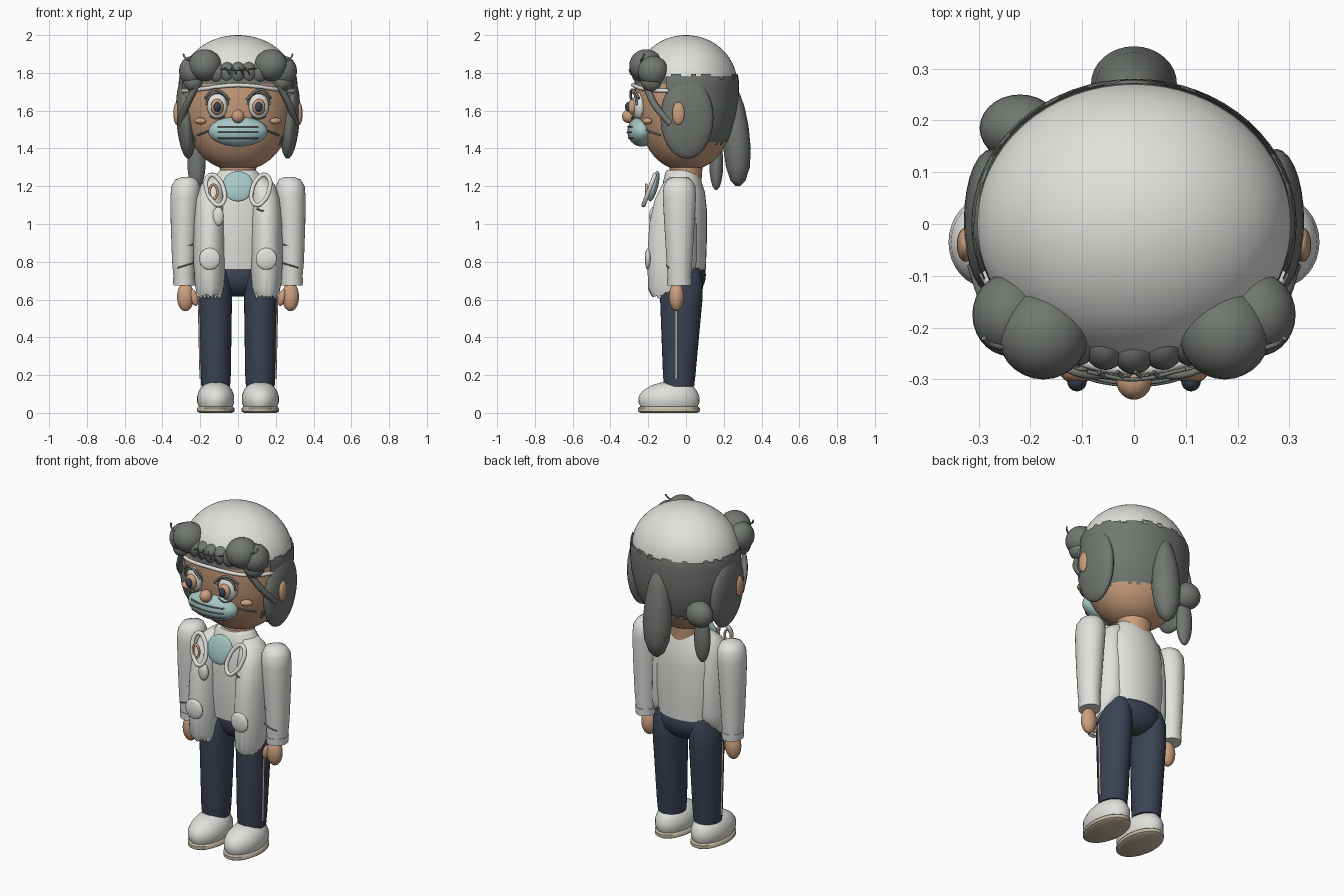
import bpy, bmesh, math, random
from mathutils import Vector

random.seed(4)
old = bpy.data.objects.get("Cube")
if old:
    bpy.data.objects.remove(old)


def material(name, *rgb):
    m = bpy.data.materials.new(name)
    m.use_nodes = True
    m.diffuse_color = (*rgb, 1)
    m.node_tree.nodes["Principled BSDF"].inputs["Base Color"].default_value = (*rgb, 1)
    return m


white = material("cloth white", .75, .75, .72)
grey = material("hair grey", .17, .185, .165)
skin = material("skin", .6, .35, .21)
navy = material("navy cloth", .045, .055, .09)
teal = material("mask teal", .38, .58, .56)
beige = material("sole beige", .55, .47, .36)


def finish(name, bm, *mats, angle=50):
    bmesh.ops.recalc_face_normals(bm, faces=bm.faces)
    mesh = bpy.data.meshes.new(name)
    bm.to_mesh(mesh)
    bm.free()
    for m in mats:
        mesh.materials.append(m)
    ob = bpy.data.objects.new(name, mesh)
    bpy.context.collection.objects.link(ob)
    bpy.ops.object.select_all(action='DESELECT')
    ob.select_set(True)
    bpy.context.view_layer.objects.active = ob
    bpy.ops.object.shade_smooth_by_angle(angle=math.radians(angle))
    return ob


def ball(name, loc, size, mat, tilt=(0, 0, 0)):
    bm = bmesh.new()
    bmesh.ops.create_uvsphere(bm, u_segments=28, v_segments=16, radius=1)
    ob = finish(name, bm, mat)
    ob.location, ob.scale, ob.rotation_euler = loc, size, tilt
    return ob


def rings_mesh(rings, sides=32):
    """Skin a stack of ellipses given as (z, centre x, centre y, radius x, radius y)."""
    bm = bmesh.new()
    rows = []
    for z, cx, cy, rx, ry in rings:
        angles = [math.tau * i / sides for i in range(sides)]
        rows.append([bm.verts.new((cx + rx * math.cos(a), cy + ry * math.sin(a), z)) for a in angles])
    for low, high in zip(rows, rows[1:]):
        for i in range(sides):
            j = (i + 1) % sides
            bm.faces.new((low[i], low[j], high[j], high[i]))
    bm.faces.new(rows[0][::-1])
    bm.faces.new(rows[-1])
    return bm


def loft(name, rings, mat):
    return finish(name, rings_mesh(rings), mat)


def tube(name, points, radius, mat, closed=False):
    curve = bpy.data.curves.new(name, 'CURVE')
    curve.dimensions = '3D'
    curve.bevel_depth = radius
    curve.bevel_resolution = 2
    curve.resolution_u = 6
    curve.use_fill_caps = True
    s = curve.splines.new('BEZIER')
    s.bezier_points.add(len(points) - 1)
    for p, co in zip(s.bezier_points, points):
        p.co = co
        p.handle_left_type = p.handle_right_type = 'AUTO'
    s.use_cyclic_u = closed
    curve.materials.append(mat)
    ob = bpy.data.objects.new(name, curve)
    bpy.context.collection.objects.link(ob)
    return ob


# Head: round skull whose cap, hair and face are split by height and depth
MID, UP, DOWN = 1.74, .26, .455
WIDE, DEEP = .305, .272


def skull(z):
    if z > MID:
        return math.sqrt(max(0, 1 - ((z - MID) / UP) ** 2))
    return max(0, 1 - ((MID - z) / DOWN) ** 2.3) ** (1 / 2.3)


def face_point(x, z, lift=.01):
    return (x, -DEEP * math.sqrt(max(0, skull(z) ** 2 - (x / WIDE) ** 2)) - lift, z)


def head_rings(scale):
    result = []
    for i in range(1, 60):
        s = math.sin(math.pi * (i / 60 - .5))
        z = MID + s * (UP if s > 0 else DOWN)
        result.append((z, 0, 0, WIDE * scale * skull(z), DEEP * scale * skull(z)))
    return result


def is_hair(c):
    return c.z < 1.785 and (c.z > 1.735 or (c.y > -.1 and c.z > 1.43))


bm = rings_mesh(head_rings(1), 64)
for f in bm.faces:
    c = f.calc_center_median()
    f.material_index = 1 if is_hair(c) else (0 if c.z > 1.78 else 2)
finish("head", bm, white, grey, skin)

bm = rings_mesh(head_rings(1.03), 64)
drop = []
for f in bm.faces:
    c = f.calc_center_median()
    ragged = Vector((c.x, c.y, c.z + random.uniform(-.015, .015)))
    if not is_hair(ragged) or c.y < -.1:
        drop.append(f)
bmesh.ops.delete(bm, geom=drop, context='FACES')
finish("back_hair", bm, grey)

# Hair tails
loft("big_ponytail", [(1.2, 0, .275, .012, .012), (1.23, 0, .275, .045, .04), (1.3, 0, .275, .072, .063),
                      (1.4, 0, .27, .083, .073), (1.52, 0, .265, .075, .066), (1.62, 0, .26, .058, .05),
                      (1.69, 0, .255, .035, .03), (1.72, 0, .25, .01, .01)], grey)
ball("small_back_bun", (-.22, .185, 1.475), (.078, .065, .075), grey)
ball("thin_back_tail", (-.22, .16, 1.32), (.048, .037, .14), grey)

# Front hair
for i in range(5):
    x = (i - 2) * .055
    ball("fringe_lump", (x, -.235 + abs(x) * .15, 1.8), (.045, .055, .058), grey)
for i in range(4):
    x = (i - 1.5) * .035
    tube("fringe_pin", [(x - .015, -.285, 1.83), (x, -.297, 1.81), (x + .01, -.29, 1.79)], .004, grey)
tube("fringe_thread", [(-.09, -.285, 1.82), (0, -.3, 1.815), (.1, -.28, 1.825)], .004, grey)
tube("headband", [face_point(x, 1.72 + .015 * math.cos(x * 10), .008)
                  for x in (-.29, -.25, -.18, -.09, 0, .09, .18, .25, .29)], .011, white)

for s in (-1, 1):
    ball("front_bun", (s * .175, -.212, 1.84), (.088, .088, .085), grey)
    ball("outer_bun", (s * .24, -.175, 1.81), (.072, .08, .08), grey)
    ball("lower_bun", (s * .235, -.18, 1.755), (.055, .06, .055), grey)
    tube("side_strand", [(s * .215, -.215, 1.74), (s * .272, -.165, 1.63), (s * .305, -.08, 1.53)], .018, grey)
    tube("stray_hair", [(s * .25, -.24, 1.86), (s * .28, -.23, 1.88), (s * .29, -.22, 1.9)], .005, grey)
    ball("side_hair", (s * .275, .005, 1.56), (.052, .14, .215), grey, (0, s * .06, 0))
    ball("ear", (s * .325, -.04, 1.585), (.017, .033, .06), skin)
    # Eyes
    e = s * .11
    ball("eye_white", (e, -.25, 1.625), (.055, .034, .07), white, (0, 0, s * .25))
    ball("iris", (e, -.283, 1.62), (.034, .025, .042), skin)
    ball("pupil", (e, -.303, 1.62), (.019, .02, .026), navy)
    arc = [math.pi * k / 6 for k in range(7)]
    tube("eyelid", [(e + .058 * math.cos(a), -.282 + .02 * abs(math.cos(a)), 1.63 + .065 * math.sin(a))
                    for a in arc], .006, grey)
    tube("brow", [(s * .045, -.29, 1.655), (s * .09, -.292, 1.70), (s * .13, -.28, 1.71),
                  (s * .175, -.25, 1.665)], .007, grey)
    tube("lower_lash", [(e - .04, -.283, 1.57), (e, -.287, 1.556), (e + .04, -.277, 1.57)], .004, grey)
    ball("cheek", (s * .2, -.205, 1.545), (.034, .022, .018), skin, (0, 0, s * .6))
    tube("mask_strap", [face_point(s * x, 1.5 - (x - .14) * .4, .004) for x in (.14, .18, .215)], .005, grey)

# Nose and mask
ball("nose", (0, -.303, 1.57), (.034, .036, .036), skin)
ball("face_mask", (0, -.235, 1.49), (.157, .075, .08), teal)
for z in (1.455, 1.485, 1.515):
    points = []
    for k in range(-4, 5):
        x = k * .027
        depth = math.sqrt(1 - (x / .157) ** 2 - ((z - 1.49) / .08) ** 2)
        points.append((x, -.236 - .075 * depth, z))
    tube("mask_pleat", points, .004, grey)

# Torso
loft("neck", [(1.2, 0, 0, .09, .08), (1.34, 0, 0, .1, .09)], skin)
loft("shirt", [(.76, 0, -.01, .17, .115), (.9, 0, -.015, .185, .125), (1.08, 0, -.015, .185, .125),
               (1.17, 0, -.015, .17, .115), (1.23, 0, -.02, .14, .1), (1.27, 0, -.02, .11, .09),
               (1.285, 0, -.02, .095, .08)], white)
ball("pelvis", (0, .005, .73), (.165, .1, .115), navy)

for s in (-1, 1):
    # Coat panel with a sloping ragged hem
    bm = rings_mesh([(.64, s * .15, -.08, .07, .1), (.68, s * .15, -.075, .08, .125),
                     (.8, s * .152, -.075, .085, .13), (1, s * .15, -.07, .084, .125),
                     (1.13, s * .145, -.06, .078, .105), (1.21, s * .13, -.045, .065, .08),
                     (1.25, s * .11, -.035, .035, .05)], 40)
    for v in bm.verts:
        if v.co.z < .7:
            v.co.z += max(-.02, (v.co.y + .1) * .6) + random.uniform(-.008, .008)
    finish("coat_panel", bm, white)
    for k in range(6):
        x = s * (.1 + k * .019)
        ball("hem_fringe", (x, -.14, .64), (.011, .016, .035), white)
    ball("pocket", (s * .15, -.2, .815), (.056, .018, .058), white)
    # Arm, cuff, hand
    loft("sleeve", [(.68, s * .285, -.035, .053, .06), (.8, s * .287, -.035, .062, .068),
                    (1, s * .284, -.035, .072, .08), (1.14, s * .28, -.035, .078, .088),
                    (1.2, s * .277, -.035, .076, .084), (1.235, s * .274, -.035, .058, .063),
                    (1.25, s * .27, -.035, .025, .028)], white)
    loft("cuff", [(.675, s * .285, -.035, .057, .064), (.715, s * .285, -.035, .06, .066)], white)
    ball("hand", (s * .278, -.05, .615), (.045, .04, .077), skin)
    ball("thumb", (s * .232, -.065, .61), (.02, .02, .045), skin, (0, s * .25, 0))
    for z in (.78, .88):
        tube("sleeve_crease", [(s * .24, -.09, z + .012), (s * .28, -.103, z), (s * .32, -.09, z - .012)], .004, grey)
    # Trouser leg with side stripe
    loft("trouser_leg", [(.14, s * .118, -.037, .076, .08), (.2, s * .118, -.036, .08, .086),
                         (.6, s * .12, -.025, .088, .112), (.7, s * .118, -.02, .085, .11),
                         (.77, s * .11, -.015, .065, .085)], navy)
    tube("leg_stripe", [(s * .198, -.05, .18), (s * .203, -.05, .4), (s * .207, -.05, .62)], .006, beige)
    # Shoe
    loft("shoe", [(.03, s * .118, -.09, .088, .15), (.055, s * .118, -.09, .098, .161),
                  (.09, s * .118, -.09, .098, .16), (.12, s * .118, -.085, .087, .14),
                  (.145, s * .118, -.075, .068, .11), (.16, s * .118, -.065, .04, .07)], white)
    loft("sole", [(0, s * .118, -.09, .085, .15), (.008, s * .118, -.09, .099, .163),
                  (.026, s * .118, -.09, .099, .163), (.034, s * .118, -.09, .09, .152)], beige)
    # Cord loop at the collar
    loop = [math.tau * k / 8 for k in range(8)]
    tube("collar_loop", [(s * (.12 + .045 * math.cos(a) + .02 * math.sin(a)),
                          -.195 + .03 * math.sin(a), 1.18 + .08 * math.sin(a)) for a in loop],
         .012, white, True)

# Collar ornaments
ball("collar_disc", (0, -.17, 1.2), (.083, .022, .083), teal, (-.25, 0, 0))
tube("badge_ring", [(-.13 + .02 * math.cos(a), -.21, 1.17 + .038 * math.sin(a)) for a in loop], .007, skin, True)
ball("cord_drop", (-.105, -.175, 1.04), (.03, .02, .05), white)
tube("chest_stitch", [(.1, -.168, 1.08), (.13, -.175, 1.07), (.165, -.168, 1.075)], .004, grey)
